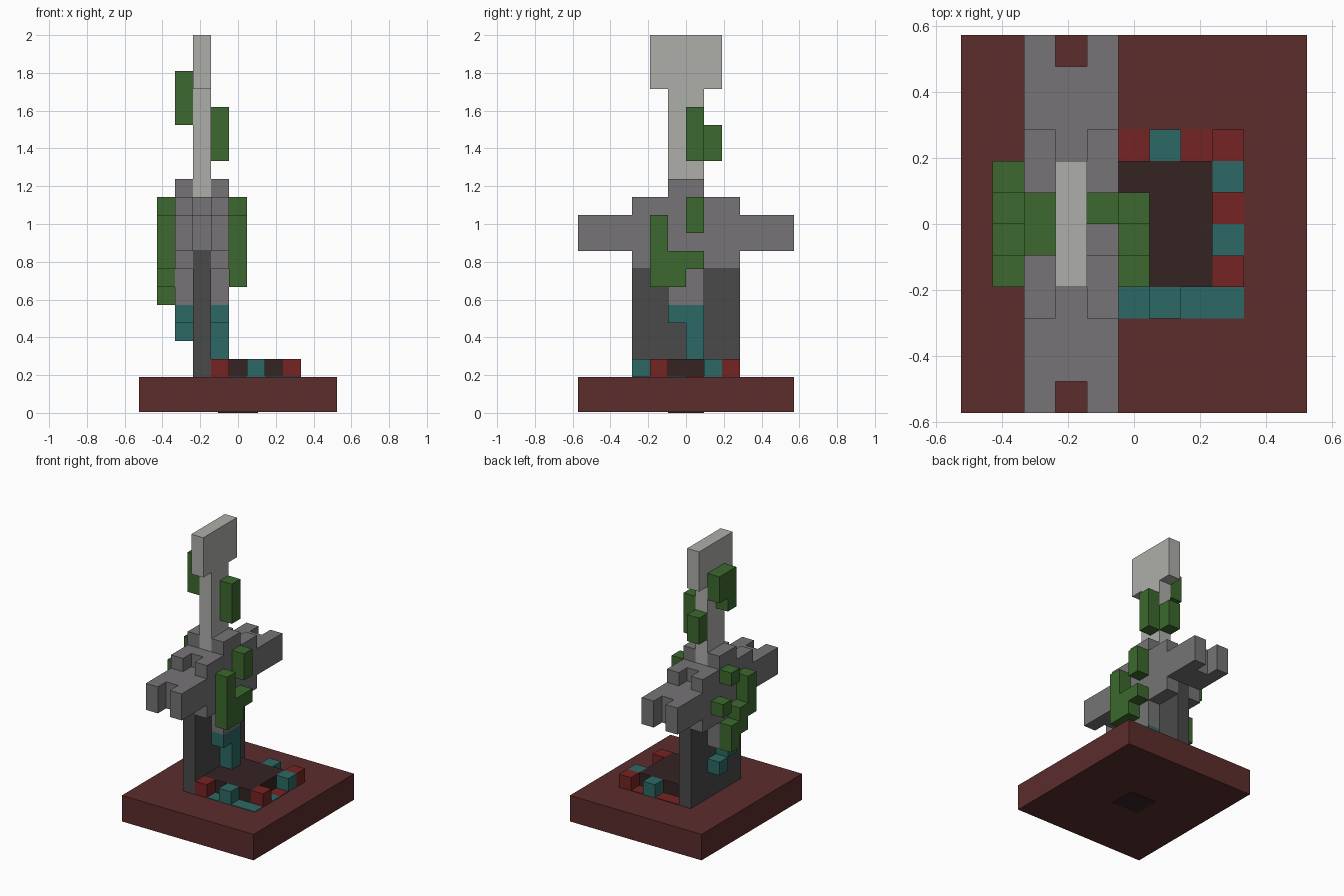
import bpy
import bmesh
from mathutils import Vector

UNIT = 2 / 21                      # edge length of one block
ORIGIN = Vector((5.5, 6, 0))       # block coordinates of the model centre
TILE = 0.04                        # tile thickness in blocks

cube = bpy.data.objects.get("Cube")
if cube:
    bpy.data.objects.remove(cube, do_unlink=True)


def to_linear(value):
    c = value / 255
    return c / 12.92 if c <= 0.04045 else ((c + 0.055) / 1.055) ** 2.4


def make_material(name, *rgb):
    color = (*[to_linear(v) for v in rgb], 1)
    material = bpy.data.materials.new(name)
    material.use_nodes = True
    material.diffuse_color = color
    shader = material.node_tree.nodes["Principled BSDF"]
    shader.inputs["Base Color"].default_value = color
    shader.inputs["Roughness"].default_value = 0.9
    return material


maroon = make_material("maroon", 92, 44, 44)
dark_brown = make_material("dark brown", 54, 36, 36)
red = make_material("red", 118, 35, 35)
teal = make_material("teal", 45, 105, 101)
stone = make_material("stone grey", 118, 116, 118)
pale = make_material("pale grey", 174, 174, 170)
charcoal = make_material("charcoal", 74, 74, 74)
leaf = make_material("leaf green", 60, 105, 46)


def box(x, y, z, width=1, depth=1, height=1):
    """A block from its low corner and its size, in block units."""
    return Vector((x, y, z)), Vector((width, depth, height))


def build(name, material, boxes):
    """Join the blocks of one part into a single object."""
    bm = bmesh.new()
    for corner, size in boxes:
        verts = bmesh.ops.create_cube(bm, size=1)["verts"]
        for v in verts:
            v.co = (corner + size / 2 + v.co * size.to_tuple()[0]
                    if size.x == size.y == size.z else
                    corner + size / 2 + Vector([a * b for a, b in zip(v.co, size)]))
            v.co = (v.co - ORIGIN) * UNIT
    mesh = bpy.data.meshes.new(name)
    bm.to_mesh(mesh)
    bm.free()
    mesh.materials.append(material)
    part = bpy.data.objects.new(name, mesh)
    bpy.context.collection.objects.link(part)
    return part


# Pedestal with a dark patch underneath
build("base", maroon, [box(0, 0, TILE, width=11, depth=12, height=2 - TILE)])
build("base_patch", dark_brown,
      [box(4.4, 5, 0, width=2.2, depth=2, height=TILE)])

# Raised floor framed by blocks and flush tiles
build("floor", dark_brown, [box(4, 4, 2, width=4, depth=4)])
build("red_blocks", red, [box(x, y, 2) for x, y in ((4, 3), (8, 4), (8, 8))])
build("teal_blocks", teal, [box(x, y, 2) for x, y in ((6, 3), (6, 8), (8, 7))])
build("red_tiles", red, [box(x, y, 2, height=TILE)
                         for x, y in ((4, 8), (5, 8), (7, 8), (8, 6))])
build("teal_tiles", teal, [box(x, y, 2, height=TILE)
                           for x, y in ((5, 3), (7, 3), (8, 3), (8, 5))])

# Central slab under the crossbar
build("slab", charcoal, [box(3, 3, 2, depth=6, height=7)])

# Crossbar: a core between two stepped side plates
build("crossbar_core", stone, [
    box(3, 1, 9, depth=10, height=2),
    box(3, 4, 11, depth=4),
])
for side, x in (("right", 2), ("left", 4)):
    build(side + "_crossbar_plate", stone, [
        box(x, 0, 9, depth=12, height=2),
        box(x, 3, 8, depth=6),
        box(x, 3, 11, depth=6),
        box(x, 5, 12, depth=2),
        box(x, 5, 6, depth=2, height=2),
    ])

# Teal trim hanging below the side plates
build("left_trim", teal, [box(4, 5, 5, depth=2), box(4, 6, 3, height=2)])
build("right_trim", teal, [box(2, 5, 5), box(2, 6, 4)])

# Shaft and wide head
build("shaft", pale, [box(3, 5, 12, depth=2, height=6)])
build("head", pale, [box(3, 4, 18, depth=4, height=3)])

# Vines around the shaft
build("shaft_vines", leaf, [
    box(4, 6, 14, height=3),
    box(3, 7, 14, height=2),
    box(2, 5, 16, height=3),
    box(2, 6, 17, height=2),
])

# Vines on the crossbar plates
build("left_vine", leaf, [
    box(5, 4, 7, height=4),
    box(5, 5, 7, height=2),
    box(5, 6, 8),
    box(5, 6, 10, height=2),
])
build("right_vine", leaf, [
    box(1, 4, 8, height=3),
    box(1, 5, 7, height=2),
    box(1, 6, 6, height=2),
    box(1, 6, 11),
    box(1, 7, 9),
])
